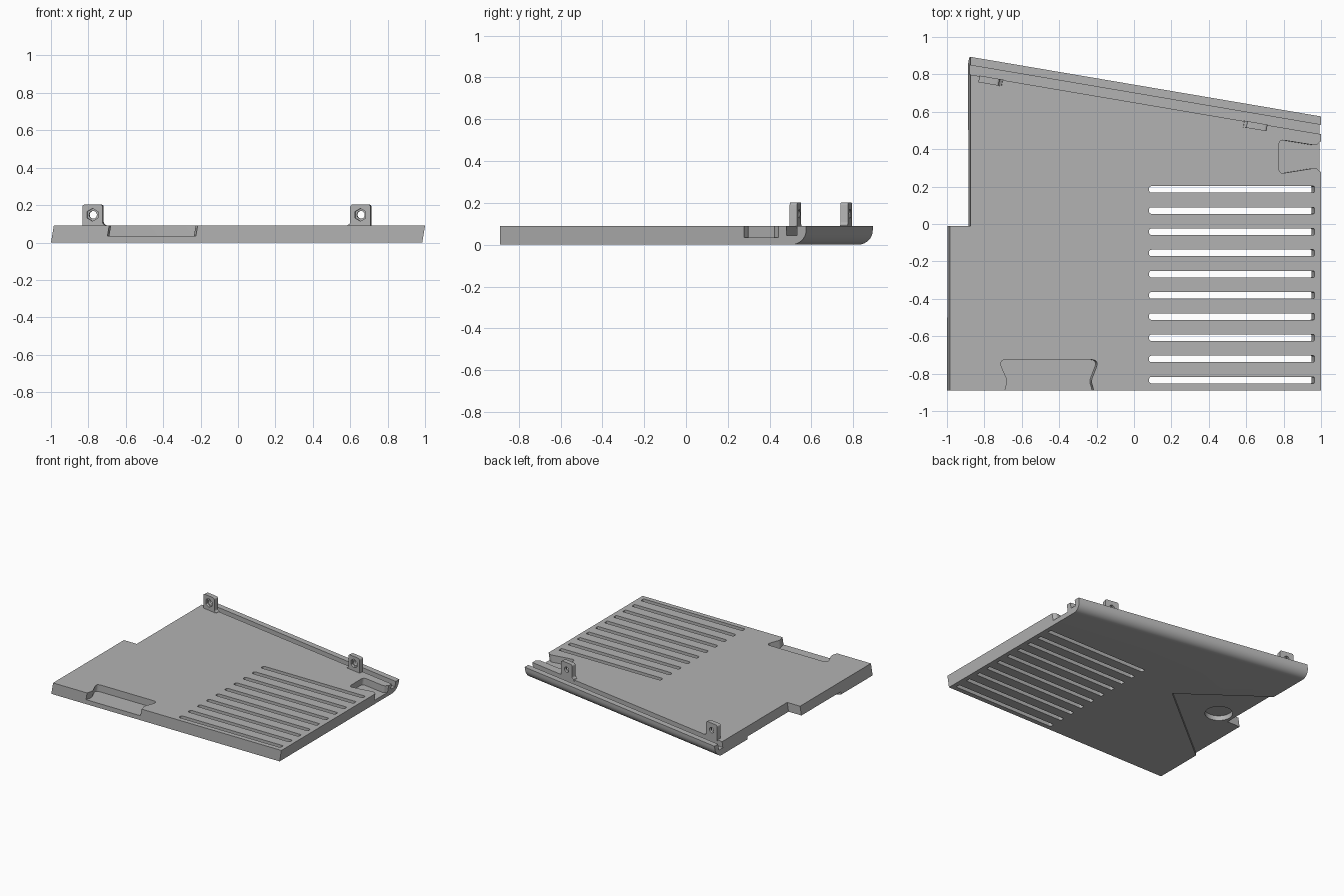
import bpy, bmesh, math
from mathutils import Vector, Matrix

cube = bpy.data.objects.get("Cube")
if cube:
    bpy.data.objects.remove(cube, do_unlink=True)

TOP = 0.09                      # panel thickness
LEAN = 0.015 / TOP              # sideways lean of the end walls
SLOPE = -0.17                   # slant of the back edge

grey = bpy.data.materials.new("plain grey")
grey.use_nodes = True
grey.diffuse_color = (0.45, 0.45, 0.45, 1)
grey.node_tree.nodes["Principled BSDF"].inputs["Base Color"].default_value = grey.diffuse_color


def back_y(x, inset=0.0):
    return 0.575 + SLOPE * (x - 1) - inset


def rounded(points, steps=6):
    """Outline from (x, y, radius) corners, with curved corners."""
    out = []
    for i, (x, y, r) in enumerate(points):
        p = Vector((x, y))
        if r == 0:
            out.append(p)
            continue
        a = p + (Vector(points[i - 1][:2]) - p).normalized() * r
        b = p + (Vector(points[(i + 1) % len(points)][:2]) - p).normalized() * r
        for k in range(steps + 1):
            t = k / steps
            out.append(a * (1 - t) ** 2 + p * 2 * t * (1 - t) + b * t * t)
    return out


def circle(x, y, r, n):
    return [Vector((x + r * math.cos(math.tau * k / n), y + r * math.sin(math.tau * k / n)))
            for k in range(n)]


def prism(name, outline, z0, z1, lean=0.0, matrix=None):
    bm = bmesh.new()
    rings = [[bm.verts.new((p.x + lean * (z - TOP), p.y, z)) for p in outline] for z in (z0, z1)]
    n = len(outline)
    bm.faces.new(rings[0][::-1])
    bm.faces.new(rings[1])
    for i in range(n):
        j = (i + 1) % n
        bm.faces.new((rings[0][i], rings[0][j], rings[1][j], rings[1][i]))
    if matrix:
        bm.transform(matrix)
    if bm.calc_volume(signed=True) < 0:
        bmesh.ops.reverse_faces(bm, faces=bm.faces[:])
    mesh = bpy.data.meshes.new(name)
    bm.to_mesh(mesh)
    bm.free()
    mesh.materials.append(grey)
    ob = bpy.data.objects.new(name, mesh)
    bpy.context.collection.objects.link(ob)
    return ob


def cut(target, cutter):
    mod = target.modifiers.new("cut", 'BOOLEAN')
    mod.operation, mod.solver, mod.object = 'DIFFERENCE', 'EXACT', cutter
    bpy.context.view_layer.update()
    graph = bpy.context.evaluated_depsgraph_get()
    mesh = bpy.data.meshes.new_from_object(target.evaluated_get(graph))
    target.modifiers.clear()
    target.data = mesh
    bpy.data.objects.remove(cutter, do_unlink=True)


# Panel with stepped left side and slanted back
panel = prism("panel", [Vector(p) for p in (
    (-0.985, -0.89), (1, -0.89), (1, back_y(1)), (-0.873, back_y(-0.873)),
    (-0.873, -0.01), (-0.985, -0.01))], 0, TOP, LEAN)

# Rounded lower back edge
bm = bmesh.new()
bm.from_mesh(panel.data)
lower_back = [e for e in bm.edges if all(v.co.z < 0.01 and v.co.y > 0.5 for v in e.verts)]
bmesh.ops.bevel(bm, geom=lower_back, offset=0.07, segments=8, profile=0.5, affect='EDGES')
bm.to_mesh(panel.data)
bm.free()

# Groove along the back edge
cut(panel, prism("groove", [Vector((x, back_y(x, d))) for x, d in (
    (-1.1, 0.095), (1.1, 0.095), (1.1, 0.045), (-1.1, 0.045))], 0.045, 0.2))

# Flared pockets in the front and right edges
cut(panel, prism("front_pocket", rounded([
    (-0.69, -0.95, 0), (-0.69, -0.885, 0.02), (-0.675, -0.84, 0.02), (-0.725, -0.725, 0.045),
    (-0.185, -0.725, 0.045), (-0.23, -0.84, 0.02), (-0.215, -0.885, 0.02),
    (-0.215, -0.95, 0)]), 0.035, 0.2, LEAN))
cut(panel, prism("right_pocket", rounded([
    (1.1, 0.27, 0), (1.0, 0.275, 0.015), (0.975, 0.3, 0.015), (0.775, 0.268, 0.03),
    (0.775, 0.452, 0.03), (0.975, 0.42, 0.015), (1.0, 0.445, 0.015), (1.1, 0.45, 0)]),
    0.035, 0.2, LEAN))

# Row of ventilation slots
for i in range(10):
    y, h = 0.185 - i * 0.1133, 0.0175
    cut(panel, prism("slot", rounded([
        (0.08, y - h, h * 0.9), (0.965, y - h, 0.008),
        (0.965, y + h, 0.008), (0.08, y + h, h * 0.9)]), -0.05, 0.2, LEAN))

# Triangular recess and round socket on the underside
cut(panel, prism("underside_recess", [Vector(p) for p in (
    (-1.12, -0.598), (-0.3, 0.07), (-1.12, 0.674))], -0.05, 0.02))
cut(panel, prism("underside_socket", circle(-0.76, 0.04, 0.1, 40), -0.05, 0.058))

# Upright lugs with a through hole, a hexagonal nut seat and a flared inner foot
parts = [panel]
for name, x, side in (("left_end_lug", -0.772, 1), ("right_end_lug", 0.66, -1)):
    place = (Matrix.Translation((x, back_y(x, 0.092), 0))
             @ Matrix.Rotation(math.atan(SLOPE), 4, 'Z') @ Matrix.Rotation(math.pi / 2, 4, 'X'))
    lug = prism(name, rounded([
        (-0.055 * side, 0.08, 0), (0.075 * side, 0.08, 0), (0.07 * side, 0.093, 0),
        (0.055 * side, 0.1, 0.01), (0.055 * side, 0.203, 0.015),
        (-0.055 * side, 0.203, 0.015)]), 0, 0.036, matrix=place)
    cut(lug, prism("bolt_hole", circle(0, 0.148, 0.021, 24), -0.1, 0.1, matrix=place))
    cut(lug, prism("nut_seat", [Vector((p.y, p.x)) for p in circle(0.148, 0, 0.034, 6)],
                   0.02, 0.1, matrix=place))
    parts.append(lug)

# Smooth the curves and keep the edges sharp
bpy.ops.object.select_all(action='DESELECT')
for ob in parts:
    ob.select_set(True)
bpy.context.view_layer.objects.active = panel
bpy.ops.object.shade_smooth_by_angle(angle=math.radians(30))
